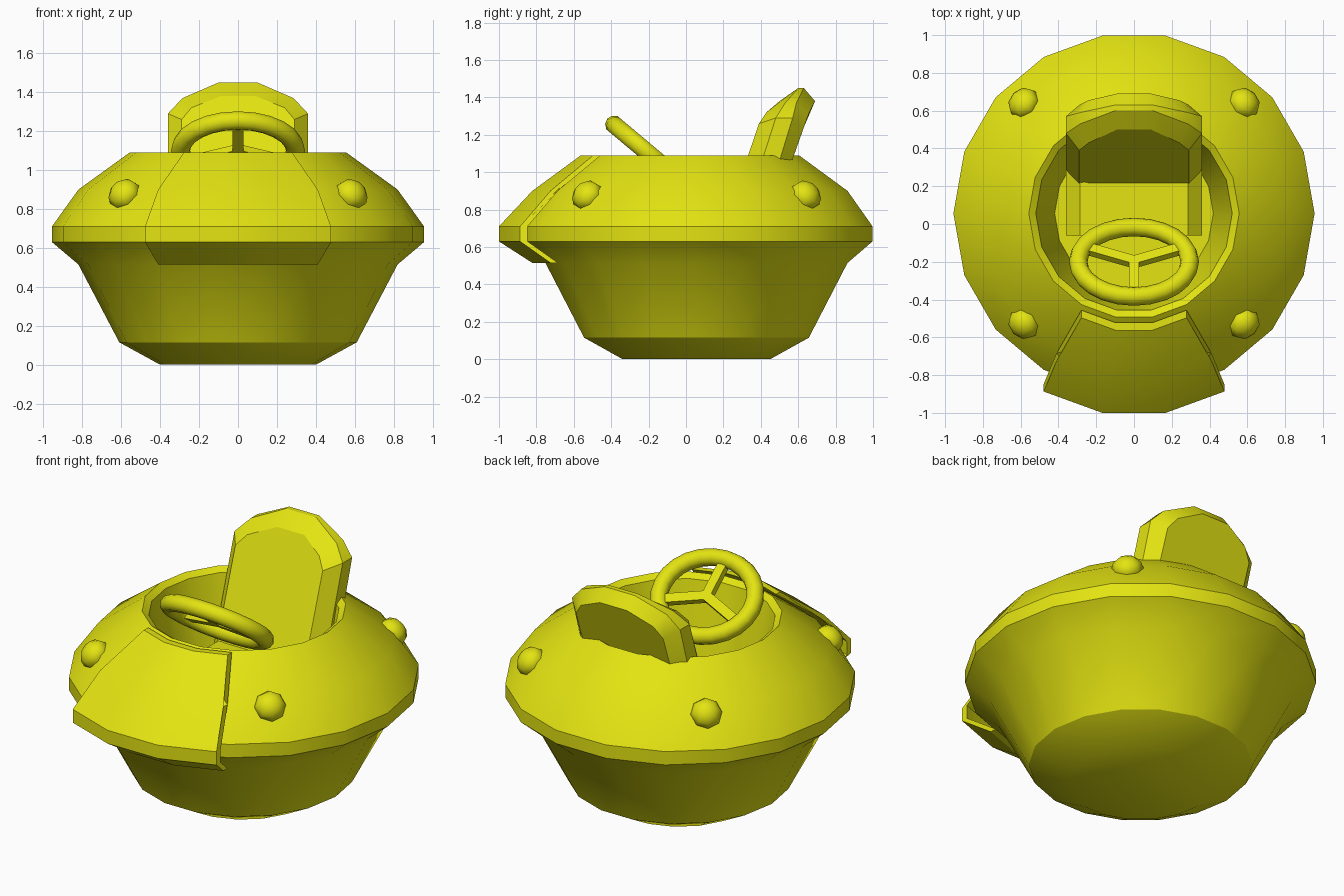
import bpy, bmesh, math
from mathutils import Vector, Matrix

if "Cube" in bpy.data.objects:
    bpy.data.objects.remove(bpy.data.objects["Cube"])

CY = 0.056      # centre of the tub in y
SIDES = 18

yellow = bpy.data.materials.new("yellow")
yellow.diffuse_color = (0.77, 0.77, 0.006, 1)
yellow.use_nodes = True
yellow.node_tree.nodes["Principled BSDF"].inputs["Base Color"].default_value = yellow.diffuse_color


def finish(name, bm, angle=30):
    bmesh.ops.recalc_face_normals(bm, faces=bm.faces)
    me = bpy.data.meshes.new(name)
    bm.to_mesh(me)
    bm.free()
    me.materials.append(yellow)
    ob = bpy.data.objects.new(name, me)
    bpy.context.collection.objects.link(ob)
    bpy.ops.object.select_all(action='DESELECT')
    ob.select_set(True)
    bpy.context.view_layer.objects.active = ob
    bpy.ops.object.shade_smooth_by_angle(angle=math.radians(angle))
    return ob


def loft(bm, loops, closed_loop=True, cap=True):
    """Skin a list of equally long point loops."""
    rows = [[bm.verts.new(p) for p in loop] for loop in loops]
    n = len(rows[0])
    for a, b in zip(rows, rows[1:]):
        for i in range(n if closed_loop else n - 1):
            j = (i + 1) % n
            bm.faces.new((a[i], a[j], b[j], b[i]))
    if cap:
        bm.faces.new(rows[0])
        bm.faces.new(rows[-1])
    return rows


def ring_point(r, z, deg, shift=0):
    a = math.radians(deg)
    return (r * math.cos(a), CY + r * math.sin(a) - shift, z)


# Tub: outer hull, rim and inner bowl in one turned profile
hull = [(0.40, 0), (0.61, 0.115), (0.82, 0.515), (0.956, 0.63),
        (0.956, 0.71), (0.82, 0.90), (0.557, 1.09)]
bowl = [(0.52, 1.065), (0.42, 0.55)]
bm = bmesh.new()
loft(bm, [[ring_point(r, z, 360 * i / SIDES) for i in range(SIDES)]
          for r, z in hull + bowl])
finish("tub", bm)

# Front panel: thin shell standing off the three front segments
bm = bmesh.new()
shifts = [0.07, 0.115, 0.115, 0.07, 0.07]
sections = []
for deg in (240, 260, 280, 300):
    outer = [ring_point(r, z, deg, s) for (r, z), s in zip(hull[2:], shifts)]
    inner = [ring_point(r, z, deg, s - 0.04) for (r, z), s in zip(hull[2:], shifts)]
    sections.append(outer + inner[::-1])
loft(bm, sections)
finish("front_panel", bm)

# Round knobs on the upper hull
for k, deg in enumerate((45, 135, 225, 315)):
    bm = bmesh.new()
    bmesh.ops.create_uvsphere(bm, u_segments=8, v_segments=6, radius=0.088)
    a = math.radians(deg)
    normal = Vector((math.cos(a) * 0.75, math.sin(a) * 0.75, 0.66))
    rot = normal.to_track_quat('Z', 'Y').to_matrix().to_4x4()
    place = Matrix.Translation(ring_point(0.825, 0.875, deg))
    bm.transform(place @ rot @ Matrix.Diagonal((1, 1, 0.8, 1)))
    finish("knob_%d" % (k + 1), bm, 60)

# Seat back: four mirrored outlines from front to back
layers = [
    [(0.29, 0.20, 0.70), (0.29, 0.39, 1.26), (0.24, 0.43, 1.32), (0.09, 0.50, 1.38)],
    [(0.36, 0.29, 0.70), (0.36, 0.48, 1.29), (0.285, 0.53, 1.37), (0.10, 0.60, 1.45)],
    [(0.36, 0.39, 0.70), (0.36, 0.57, 1.29), (0.285, 0.59, 1.37), (0.10, 0.63, 1.45)],
    [(0.29, 0.44, 0.70), (0.29, 0.63, 1.24), (0.24, 0.655, 1.31), (0.09, 0.69, 1.38)],
]
bm = bmesh.new()
loft(bm, [half + [(-x, y, z) for x, y, z in reversed(half)] for half in layers])
finish("seat_back", bm)

# Seat cushion with sloped sides
outline = [(0.36, 0.54), (0.36, 0.68), (0.285, 0.75)]
bm = bmesh.new()
outline = outline + [(-x, z) for x, z in reversed(outline)]
loft(bm, [[(x, y, z) for x, z in outline] for y in (-0.06, 0.32)])
finish("seat_cushion", bm)

# Steering wheel: tilted oval ring with three spokes
tilt = Matrix.Translation((0, -0.20, 1.10)) @ Matrix.Rotation(math.radians(-40), 4, 'X')
A, B, MINOR, N, M = 0.295, 0.24, 0.049, 24, 10
bm = bmesh.new()
loops = []
for i in range(N + 1):
    t = 2 * math.pi * i / N
    c, s = math.cos(t), math.sin(t)
    loops.append([((A + MINOR * math.cos(p)) * c, (B + MINOR * math.cos(p)) * s,
                   MINOR * math.sin(p))
                  for p in (2 * math.pi * j / M for j in range(M))])
loft(bm, loops, cap=False)
bmesh.ops.remove_doubles(bm, verts=bm.verts, dist=1e-4)
bm.transform(tilt)
finish("steering_wheel", bm, 60)

for k, (x, y) in enumerate(((0.27, 0.10), (-0.27, 0.10), (0, -B))):
    bm = bmesh.new()
    bmesh.ops.create_cube(bm, size=1)
    length = math.hypot(x, y)
    bm.transform(tilt @ Matrix.Rotation(math.atan2(y, x), 4, 'Z')
                 @ Matrix.Translation((length / 2, 0, 0))
                 @ Matrix.Diagonal((length, 0.055, 0.04, 1)))
    finish("spoke_%d" % (k + 1), bm)
